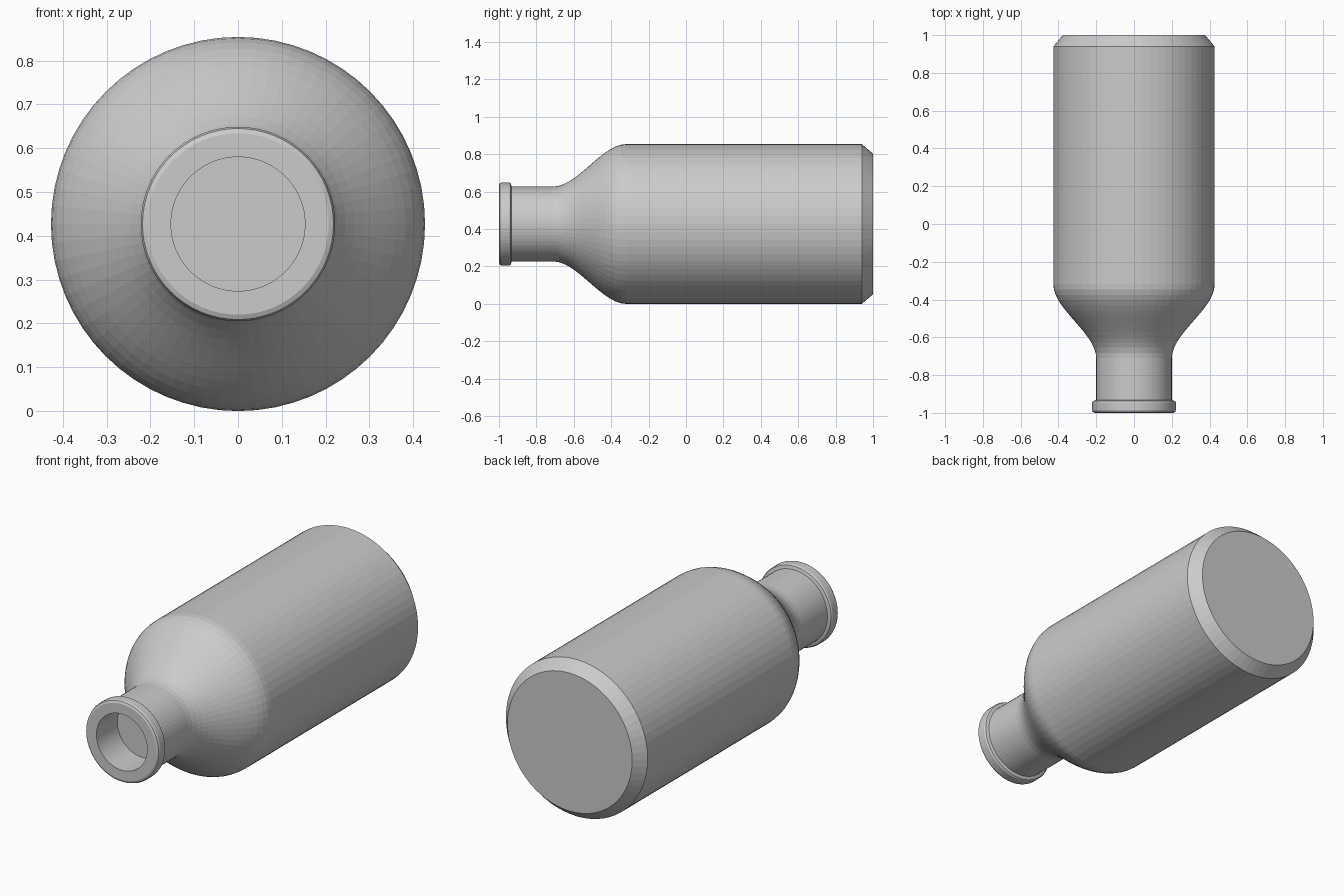
import bpy, bmesh, math

if "Cube" in bpy.data.objects:
    bpy.data.objects.remove(bpy.data.objects["Cube"])

RADIUS = 0.427      # body radius, also height of the axis above the ground
SEGMENTS = 64

# Single grey colour
grey = bpy.data.materials.new("light_grey")
grey.diffuse_color = (0.6, 0.6, 0.6, 1)
grey.use_nodes = True
grey.node_tree.nodes["Principled BSDF"].inputs["Base Color"].default_value = grey.diffuse_color


def lathe(name, profile):
    """Revolve (radius, y) points around the bottle axis; zero radius closes an end."""
    bm = bmesh.new()
    rings = []
    for r, y in profile:
        count = 1 if r == 0 else SEGMENTS
        rings.append([bm.verts.new((r * math.sin(2 * math.pi * i / SEGMENTS), y,
                                    RADIUS + r * math.cos(2 * math.pi * i / SEGMENTS)))
                      for i in range(count)])
    for a, b in zip(rings, rings[1:]):
        for i in range(SEGMENTS):
            j = (i + 1) % SEGMENTS
            if len(a) == 1:
                bm.faces.new((a[0], b[j], b[i]))
            elif len(b) == 1:
                bm.faces.new((a[i], a[j], b[0]))
            else:
                bm.faces.new((a[i], a[j], b[j], b[i]))
    bmesh.ops.recalc_face_normals(bm, faces=bm.faces)
    mesh = bpy.data.meshes.new(name)
    bm.to_mesh(mesh)
    bm.free()
    mesh.materials.append(grey)
    obj = bpy.data.objects.new(name, mesh)
    bpy.context.collection.objects.link(obj)
    return obj


# Recessed mouth, rolled lip and neck
profile = [(0, -0.82), (0.153, -0.82), (0.153, -1.0),
           (0.207, -1.0), (0.218, -0.995), (0.222, -0.985),
           (0.222, -0.945), (0.217, -0.937), (0.2, -0.932)]

# S-shaped shoulder from neck to body
STEPS = 14
for k in range(STEPS + 1):
    t = k / STEPS
    profile.append((0.2 + (RADIUS - 0.2) * t * t * (3 - 2 * t), -0.71 + 0.39 * t))

# Straight body, chamfered and flat base
profile += [(RADIUS, 0.94), (0.376, 1.0), (0, 1.0)]

lathe("bottle", profile)
